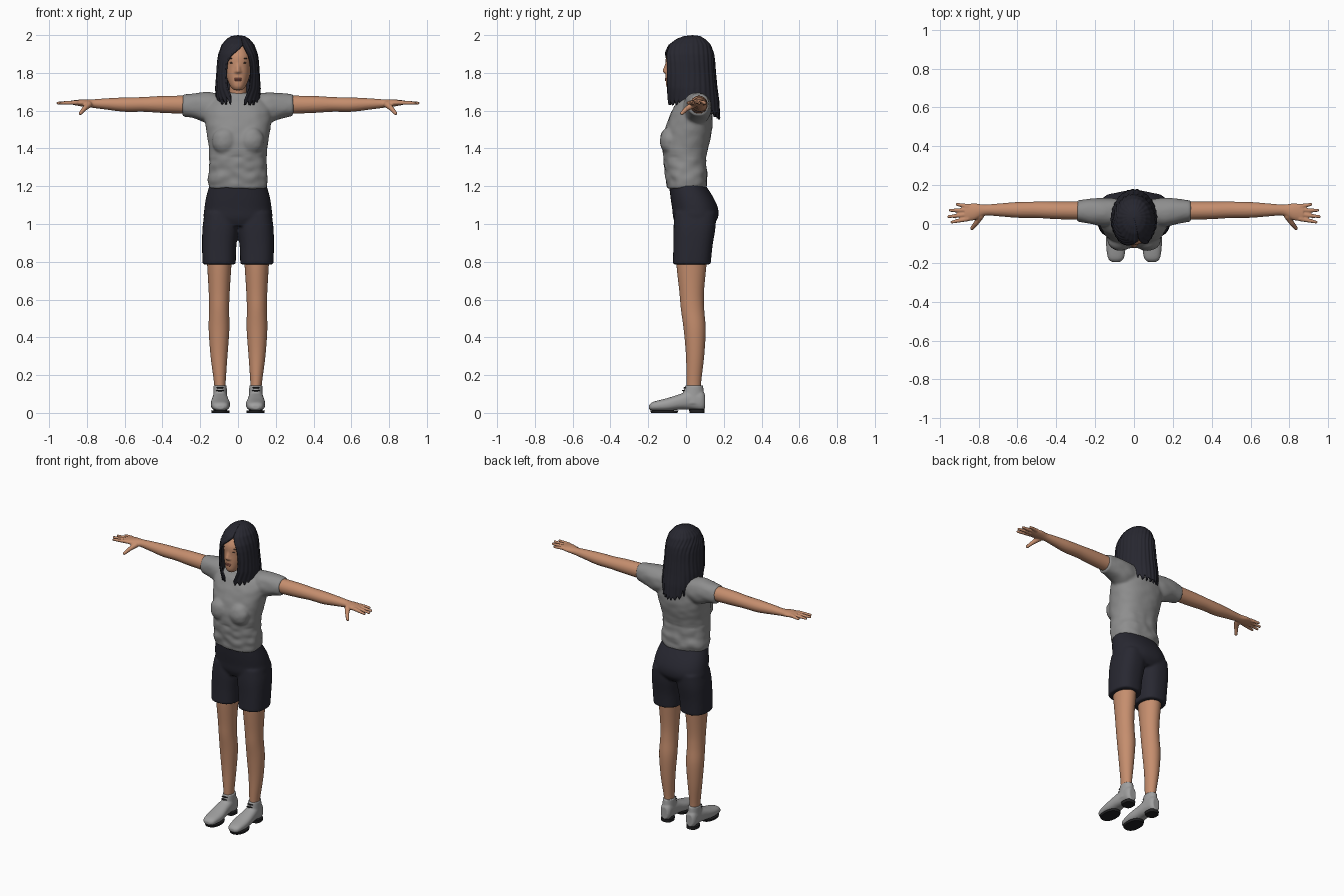
import bpy, bmesh, math, random
from mathutils import Vector, Matrix, noise

random.seed(4)
if "Cube" in bpy.data.objects:
    bpy.data.objects.remove(bpy.data.objects["Cube"])


def material(name, r, g, b):
    m = bpy.data.materials.new(name)
    m.use_nodes = True
    m.diffuse_color = (r, g, b, 1)
    m.node_tree.nodes["Principled BSDF"].inputs["Base Color"].default_value = (r, g, b, 1)
    return m


SKIN = material("skin", .56, .27, .155)
HAIR = material("dark hair", .02, .02, .029)
SHIRT = material("shirt grey", .27, .27, .27)
SHORTS = material("dark navy cloth", .021, .021, .031)
SHOE = material("shoe grey", .35, .35, .35)
SOLE = material("sole black", .015, .015, .016)
LIPS = material("lip rose", .42, .14, .10)
EYE = material("eye brown", .07, .04, .03)


def spline(keys, steps=5):
    """Smooth rows through the given key rows."""
    rows = []
    for i in range(len(keys) - 1):
        quad = [keys[max(i - 1, 0)], keys[i], keys[i + 1], keys[min(i + 2, len(keys) - 1)]]
        for s in range(steps):
            t = s / steps
            rows.append([b + t / 2 * (c - a + t * (2*a - 5*b + 4*c - d + t * (3*(b - c) + d - a)))
                         for a, b, c, d in zip(*quad)])
    return rows + [keys[-1]]


def loft(bm, axis, keys, side=1, power=2.0, n=32):
    """Closed tube; each key is position, then low and high of the two other axes."""
    rings = []
    for t, lo1, hi1, lo2, hi2 in spline(keys):
        ring = []
        for k in range(n):
            c, s = math.cos(math.tau * k / n), math.sin(math.tau * k / n)
            c, s = (math.copysign(abs(v) ** (2 / power), v) for v in (c, s))
            p = [(lo1 + hi1) / 2 + c * (hi1 - lo1) / 2, (lo2 + hi2) / 2 + s * (hi2 - lo2) / 2]
            p.insert("XYZ".index(axis), t)
            ring.append(bm.verts.new((p[0] * side, p[1], p[2])))
        rings.append(ring)
    for a, b in zip(rings, rings[1:]):
        for k in range(n):
            bm.faces.new((a[k], a[(k + 1) % n], b[(k + 1) % n], b[k]))
    bm.faces.new(rings[0])
    bm.faces.new(rings[-1])


def ball(bm, centre, radii, side=1):
    x, y, z = centre
    bmesh.ops.create_uvsphere(bm, u_segments=16, v_segments=10, radius=1,
                              matrix=Matrix.LocRotScale(Vector((x * side, y, z)), None, Vector(radii)))


def finger(bm, start, end, r0, r1, side=1, count=14):
    for i in range(count):
        t = i / (count - 1)
        r = r0 + (r1 - r0) * t
        ball(bm, Vector(start).lerp(Vector(end), t), (r, r, r), side)


def finish(name, bm, mat, voxel=0, smooth=4, wrinkle=None):
    bmesh.ops.recalc_face_normals(bm, faces=bm.faces)
    mesh = bpy.data.meshes.new(name)
    bm.to_mesh(mesh)
    bm.free()
    obj = bpy.data.objects.new(name, mesh)
    bpy.context.collection.objects.link(obj)
    mesh.materials.append(mat)
    if voxel:
        fuse = obj.modifiers.new("fuse", "REMESH")
        fuse.mode, fuse.voxel_size = "VOXEL", voxel
        soft = obj.modifiers.new("soften", "SMOOTH")
        soft.iterations, soft.factor = smooth, .5
    if wrinkle:
        graph = bpy.context.evaluated_depsgraph_get()
        cloth = bpy.data.meshes.new_from_object(obj.evaluated_get(graph))
        obj.modifiers.clear()
        obj.data = cloth
        normals = [v.normal.copy() for v in cloth.vertices]
        for v, nor in zip(cloth.vertices, normals):
            v.co += nor * wrinkle(v.co)
        if not cloth.materials:
            cloth.materials.append(mat)
    bpy.ops.object.select_all(action="DESELECT")
    obj.select_set(True)
    bpy.context.view_layer.objects.active = obj
    bpy.ops.object.shade_smooth_by_angle(angle=math.radians(50))
    if voxel:
        for p in obj.data.polygons:
            p.use_smooth = True
        if not wrinkle:
            fuse.use_smooth_shade = True
    return obj


# Head with nose, jaw and neck
bm = bmesh.new()
loft(bm, "Z", [(1.708, -.02, .02, -.09, -.05), (1.73, -.042, .042, -.105, .02),
               (1.78, -.061, .061, -.108, .07), (1.83, -.07, .07, -.107, .1),
               (1.89, -.073, .073, -.105, .11), (1.95, -.05, .05, -.07, .09)], power=2.2)
loft(bm, "Z", [(1.6, -.06, .06, -.01, .1), (1.66, -.046, .046, -.015, .08), (1.78, -.045, .045, -.02, .08)])
finger(bm, (0, -.102, 1.85), (0, -.113, 1.81), .008, .012)
for s in (1, -1):
    ball(bm, (.012, -.107, 1.806), (.008, .009, .007), s)
finish("head", bm, SKIN, .006, 3)

# Facial features, set just into the skin
bm = bmesh.new()
ball(bm, (0, -.105, 1.769), (.022, .007, .005))
ball(bm, (0, -.104, 1.761), (.018, .008, .005))
finish("lips", bm, LIPS)
bm = bmesh.new()
for s in (1, -1):
    ball(bm, (.031, -.096, 1.853), (.014, .005, .004), s)
    ball(bm, (.033, -.095, 1.876), (.018, .005, .0025), s)
finish("eyes_and_brows", bm, EYE)

# Hair shell: height, half width, front, back, sine of the left and right parting edges
hair_keys = [(2.0, 0, .035, .035, .3, .3), (1.995, .035, -.01, .075, .3, .3), (1.98, .06, -.05, .1, .3, .3),
             (1.95, .086, -.09, .13, .3, .28), (1.9, .104, -.12, .148, .5, -.35),
             (1.86, .11, -.127, .153, .58, -.56), (1.8, .114, -.128, .157, .6, -.6),
             (1.72, .12, -.118, .165, .5, -.5), (1.65, .117, -.1, .175, .25, -.25),
             (1.5, .095, -.08, .184, .2, -.2)]


def hair_row(z):
    for a, b in zip(hair_keys, hair_keys[1:]):
        if z >= b[0]:
            t = (a[0] - z) / (a[0] - b[0])
            return [p + (q - p) * t for p, q in zip(a, b)]
    return hair_keys[-1]


bm = bmesh.new()
COLS, ROWS = 168, 44
grid = []
for i in range(COLS + 1):
    u = i / COLS
    back = (1 - math.cos(math.tau * u)) / 2
    if i % 7 == 0:
        tooth = random.uniform(.02, .06)
    bottom = 1.625 - .075 * max(0, back - .4) / .6 + tooth * abs(i % 7 - 3.5) / 3.5
    column = []
    for j in range(ROWS + 1):
        z = 2 - (2 - bottom) * (j / ROWS) ** 1.7
        _, rx, front, rear, left, right = hair_row(z)
        a0, a1 = math.asin(left), math.tau + math.asin(right)
        a = a0 + (a1 - a0) * u
        k = 1 + .012 * math.sin(i * math.tau / 7) + .015 * noise.noise((u * 30, z * 3, 0))
        column.append(bm.verts.new((rx * k * math.sin(a),
                                    (front + rear) / 2 - (rear - front) / 2 * k * math.cos(a), z)))
    grid.append(column)
for a, b in zip(grid, grid[1:]):
    for j in range(ROWS):
        bm.faces.new((a[j], a[j + 1], b[j + 1], b[j]))
bmesh.ops.remove_doubles(bm, verts=bm.verts, dist=.0002)
hair = finish("hair", bm, HAIR)
shell = hair.modifiers.new("thickness", "SOLIDIFY")
shell.thickness, shell.offset = .01, -1

# Shirt: torso, bust and sleeves fused, then creased
bm = bmesh.new()
loft(bm, "Z", [(1.187, -.152, .152, -.1, .108), (1.24, -.16, .16, -.108, .115), (1.3, -.153, .153, -.115, .108),
               (1.38, -.153, .153, -.123, .112), (1.45, -.162, .162, -.122, .13), (1.52, -.172, .172, -.105, .14),
               (1.6, -.178, .178, -.075, .138), (1.65, -.15, .15, -.045, .13), (1.685, -.09, .09, -.022, .11),
               (1.695, -.06, .06, -.015, .09)], power=2.3, n=48)
for s in (1, -1):
    ball(bm, (.07, -.085, 1.44), (.068, .054, .075), s)
    loft(bm, "X", [(.06, .0, .125, 1.54, 1.685), (.15, -.015, .135, 1.53, 1.697),
                   (.22, .0, .13, 1.555, 1.694), (.293, .013, .122, 1.57, 1.685)], s, 2.2)
finish("shirt", bm, SHIRT, .008, 5, lambda p: noise.noise((p.x * 16, p.y * 16, p.z * 24))
       * (.007 if p.z < 1.36 else .003))

# Shorts: hips and two legs fused
bm = bmesh.new()
loft(bm, "Z", [(.99, -.12, .12, -.05, .14), (1.03, -.178, .178, -.067, .168), (1.08, -.178, .178, -.073, .17),
               (1.14, -.169, .169, -.082, .145), (1.21, -.15, .15, -.09, .1)], power=2.3, n=48)
for s in (1, -1):
    loft(bm, "Z", [(.786, .012, .188, -.07, .131), (.88, .009, .19, -.067, .14),
                   (.98, -.002, .188, -.066, .156), (1.06, .0, .176, -.06, .16)], s, 2.5)
finish("shorts", bm, SHORTS, .008, 4)

for s, label in ((1, "left"), (-1, "right")):
    # Bare leg
    bm = bmesh.new()
    loft(bm, "Z", [(.08, .066, .124, .005, .08), (.15, .066, .126, .003, .079), (.3, .056, .145, .0, .096),
                   (.44, .046, .155, -.012, .104), (.55, .047, .153, -.027, .096), (.64, .044, .155, -.035, .095),
                   (.78, .035, .163, -.05, .108), (.85, .03, .168, -.05, .115)], s)
    finish(label + "_leg", bm, SKIN)

    # Arm, palm, fingers and thumb
    bm = bmesh.new()
    loft(bm, "X", [(.24, .02, .115, 1.582, 1.68), (.4, .025, .115, 1.588, 1.678), (.5, .031, .115, 1.594, 1.672),
                   (.6, .032, .113, 1.594, 1.67), (.7, .04, .105, 1.606, 1.665), (.77, .043, .1, 1.615, 1.66),
                   (.82, .02, .106, 1.621, 1.66), (.87, .016, .102, 1.63, 1.655)], s)
    for y0, x1, y1 in ((.026, .937, .01), (.049, .953, .038), (.072, .945, .07), (.091, .91, .101)):
        finger(bm, (.855, y0, 1.643), (x1, y1, 1.64), .0125, .0085, s)
    finger(bm, (.79, .04, 1.632), (.812, .005, 1.612), .018, .013, s)
    finger(bm, (.812, .005, 1.612), (.834, -.022, 1.586), .013, .01, s)
    finish(label + "_arm", bm, SKIN, .005, 2)

    # Shoe upper with ankle collar
    bm = bmesh.new()
    loft(bm, "Y", [(-.196, .075, .112, .02, .04), (-.175, .052, .134, .012, .058), (-.1, .042, .144, .01, .078),
                   (-.03, .05, .14, .018, .1), (.03, .055, .133, .018, .12), (.08, .058, .13, .012, .12),
                   (.1, .07, .118, .02, .1)], s, 2.4)
    loft(bm, "Z", [(.05, .055, .135, -.04, .095), (.1, .058, .131, -.018, .095),
                   (.146, .06, .13, -.004, .09)], s)
    finish(label + "_shoe", bm, SHOE, .005, 4)

    # Dark sole, heel and ankle lacing
    bm = bmesh.new()
    loft(bm, "Z", [(0, .046, .14, -.185, -.045), (.013, .044, .142, -.19, -.04)], s, 2.3)
    loft(bm, "Z", [(0, .058, .13, .02, .098), (.02, .057, .131, .015, .099)], s, 2.8)
    finish(label + "_sole", bm, SOLE)
    bm = bmesh.new()
    for z, y in ((.118, -.013), (.133, -.006)):
        ball(bm, (.095, y, z), (.022, .008, .004), s)
    finish(label + "_lacing", bm, SOLE)
